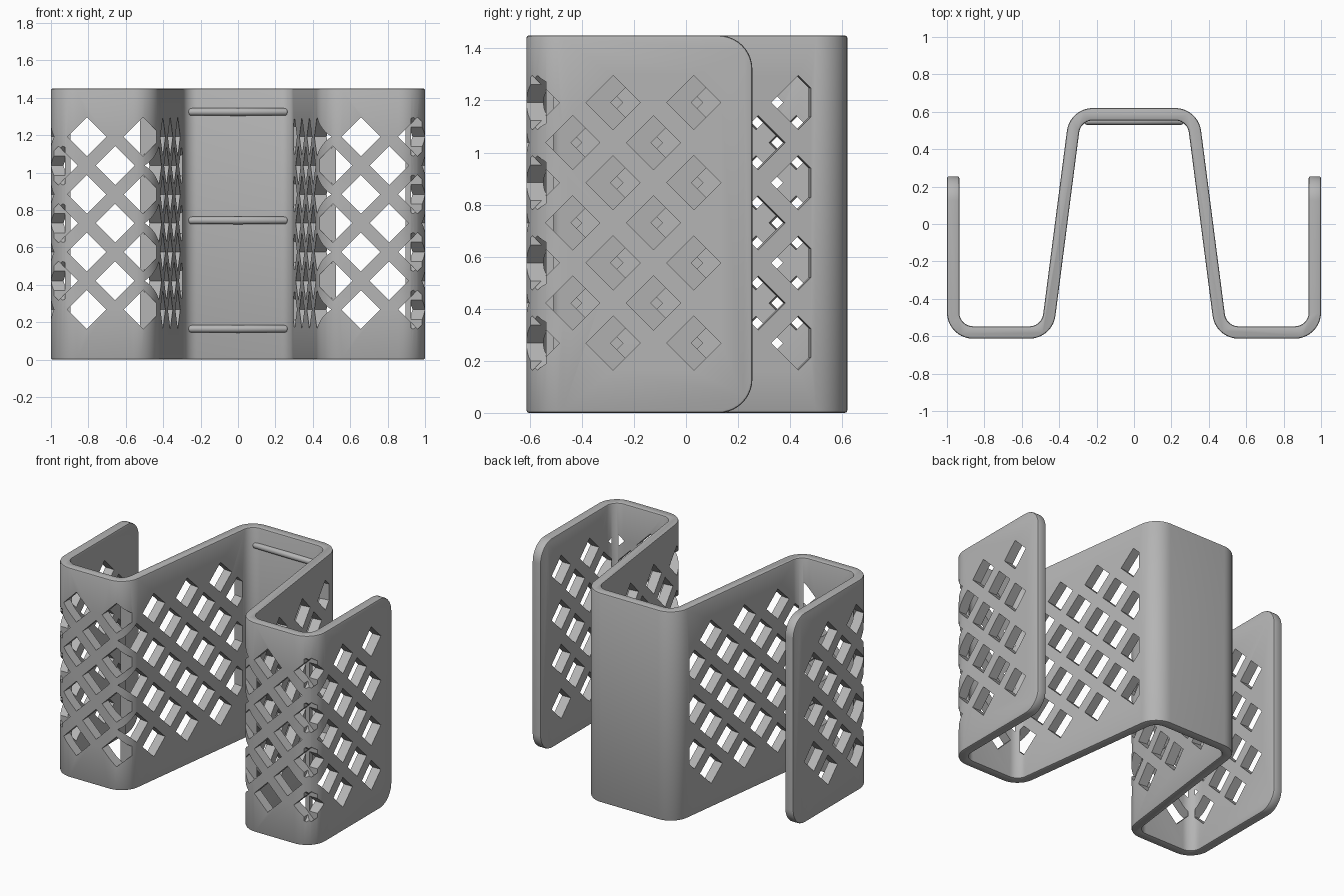
import bpy, bmesh, math
from mathutils import Vector

cube = bpy.data.objects.get("Cube")
if cube:
    bpy.data.objects.remove(cube)

HEIGHT, THICK, FILLET = 1.45, 0.066, 0.107
ARM_X, FRONT_Y, BACK_Y, ARM_END = 0.967, -0.58, 0.587, 0.255
FOOT_X, SHOULDER_X = 0.465, 0.314      # ends of the slanted walls
DIAMOND = 0.104

grey = bpy.data.materials.new("grey plastic")
grey.use_nodes = True
colour = (0.46, 0.46, 0.46, 1)
grey.diffuse_color = colour
grey.node_tree.nodes["Principled BSDF"].inputs["Base Color"].default_value = colour


def add_object(name, bm):
    bmesh.ops.recalc_face_normals(bm, faces=bm.faces)
    mesh = bpy.data.meshes.new(name)
    bm.to_mesh(mesh)
    bm.free()
    mesh.materials.append(grey)
    obj = bpy.data.objects.new(name, mesh)
    bpy.context.collection.objects.link(obj)
    return obj


def activate(obj):
    bpy.ops.object.select_all(action='DESELECT')
    obj.select_set(True)
    bpy.context.view_layer.objects.active = obj


def rounded_path(corners, radius, steps=10):
    """Points and left normals along a polyline with filleted corners."""
    side = lambda d: Vector((-d.y, d.x))
    path = [(corners[0], side((corners[1] - corners[0]).normalized()))]
    for a, b, c in zip(corners, corners[1:], corners[2:]):
        d0, d1 = (b - a).normalized(), (c - b).normalized()
        turn = d0.angle_signed(d1) * -1
        sign = math.copysign(1, turn)
        start = b - d0 * radius * math.tan(abs(turn) / 2)
        centre = start + side(d0) * radius * sign
        a0 = math.atan2(d0.y, d0.x)
        for i in range(steps + 1):
            ang = a0 + turn * i / steps
            n = Vector((-math.sin(ang), math.cos(ang)))
            path.append((centre - n * radius * sign, n))
    path.append((corners[-1], side((corners[-1] - corners[-2]).normalized())))
    return path


# Folded wall: one ribbon bent into arms, front panels, slanted walls and back
half = [Vector(p) for p in ((ARM_X, ARM_END), (ARM_X, FRONT_Y),
                            (FOOT_X, FRONT_Y), (SHOULDER_X, BACK_Y))]
corners = [Vector((-p.x, p.y)) for p in half] + half[::-1]
path = rounded_path(corners, FILLET)
outline = [p + n * THICK / 2 for p, n in path]
outline += [p - n * THICK / 2 for p, n in reversed(path)]

bm = bmesh.new()
base = bm.faces.new([bm.verts.new((p.x, p.y, 0)) for p in outline])
ext = bmesh.ops.extrude_face_region(bm, geom=[base])
top = [v for v in ext["geom"] if isinstance(v, bmesh.types.BMVert)]
bmesh.ops.translate(bm, verts=top, vec=(0, 0, HEIGHT))
# large rounded corners at the arm ends
ends = [e for e in bm.edges
        if all(abs(v.co.y - ARM_END) < 0.001 for v in e.verts)
        and abs(e.verts[0].co.z - e.verts[1].co.z) < 0.001]
bmesh.ops.bevel(bm, geom=ends, offset=0.13, segments=10, profile=0.5,
                affect='EDGES')
wall = add_object("folded_wall", bm)
soft = wall.modifiers.new("soft_edges", 'BEVEL')
soft.width, soft.segments = 0.01, 2
soft.limit_method, soft.angle_limit = 'ANGLE', math.radians(50)


# Lattice of diamond holes
def diamond_prism(bm, origin, along, u, z, limit):
    """Diamond prism through a panel, cut off where it passes the limit."""
    across = Vector((-along.y, along.x)) * 0.042
    over = u + DIAMOND - limit
    shape = [(u, DIAMOND), (u - DIAMOND, 0), (u, -DIAMOND)]
    if over > 0:
        shape += [(limit, -over), (limit, over)]
    else:
        shape += [(u + DIAMOND, 0)]
    rings = []
    for s in (-1, 1):
        ring = []
        for a, b in shape:
            p = origin + along * a + across * s
            ring.append(bm.verts.new((p.x, p.y, z + b)))
        rings.append(ring)
    lo, hi = rings
    bm.faces.new(lo)
    bm.faces.new(hi[::-1])
    for i in range(len(lo)):
        j = (i + 1) % len(lo)
        bm.faces.new((lo[i], hi[i], hi[j], lo[j]))


def hole_lattice(side):
    """Holes for one half; the two halves have alternate rows swapped."""
    bm = bmesh.new()
    slant = Vector((side * (SHOULDER_X - FOOT_X), BACK_Y - FRONT_Y))
    slant /= slant.y
    middle = Vector((side * (FOOT_X + SHOULDER_X) / 2, (FRONT_Y + BACK_Y) / 2))
    panels = [
        (Vector((side * ARM_X, 0)), Vector((0, 1)),
         (0.03, -0.28, -0.59), (-0.125, -0.435)),
        (Vector((0, FRONT_Y)), Vector((side, 0)),
         (0.657, 0.96), (0.507, 0.808)),
        (middle - slant * middle.y, slant,
         (0.427, 0.12, -0.19, -0.5), (0.273, -0.035, -0.342)),
    ]
    for origin, along, first, second in panels:
        limit = 0.475 if along.y and along.x else 2
        for row in range(7):
            odd = (row + (side < 0)) % 2
            for u in (second if odd else first):
                diamond_prism(bm, origin, along, u, 0.268 + row * 0.154, limit)
    cutter = add_object("hole_cutter", bm)
    cutter.hide_render = True
    return cutter


cutters = [hole_lattice(side) for side in (-1, 1)]
for cutter in cutters:
    cut = wall.modifiers.new("holes", 'BOOLEAN')
    cut.operation, cut.solver, cut.object = 'DIFFERENCE', 'EXACT', cutter
    cut.use_self = True
activate(wall)
for name in [m.name for m in wall.modifiers]:
    bpy.ops.object.modifier_apply(modifier=name)
for cutter in cutters:
    bpy.data.objects.remove(cutter)
bpy.ops.object.shade_smooth_by_angle(angle=math.radians(35))

# Three round ribs across the inside of the back wall
for label, z in (("lower", 0.165), ("middle", 0.745), ("upper", 1.325)):
    bm = bmesh.new()
    bmesh.ops.create_uvsphere(bm, u_segments=16, v_segments=8, radius=0.021)
    for v in bm.verts:
        stretch = 0.247 * ((v.co.z > 0.001) - (v.co.z < -0.001))
        v.co = Vector((v.co.z + stretch, v.co.y + 0.55, v.co.x + z))
    rib = add_object(label + "_rib", bm)
    activate(rib)
    bpy.ops.object.shade_smooth_by_angle(angle=math.radians(35))
